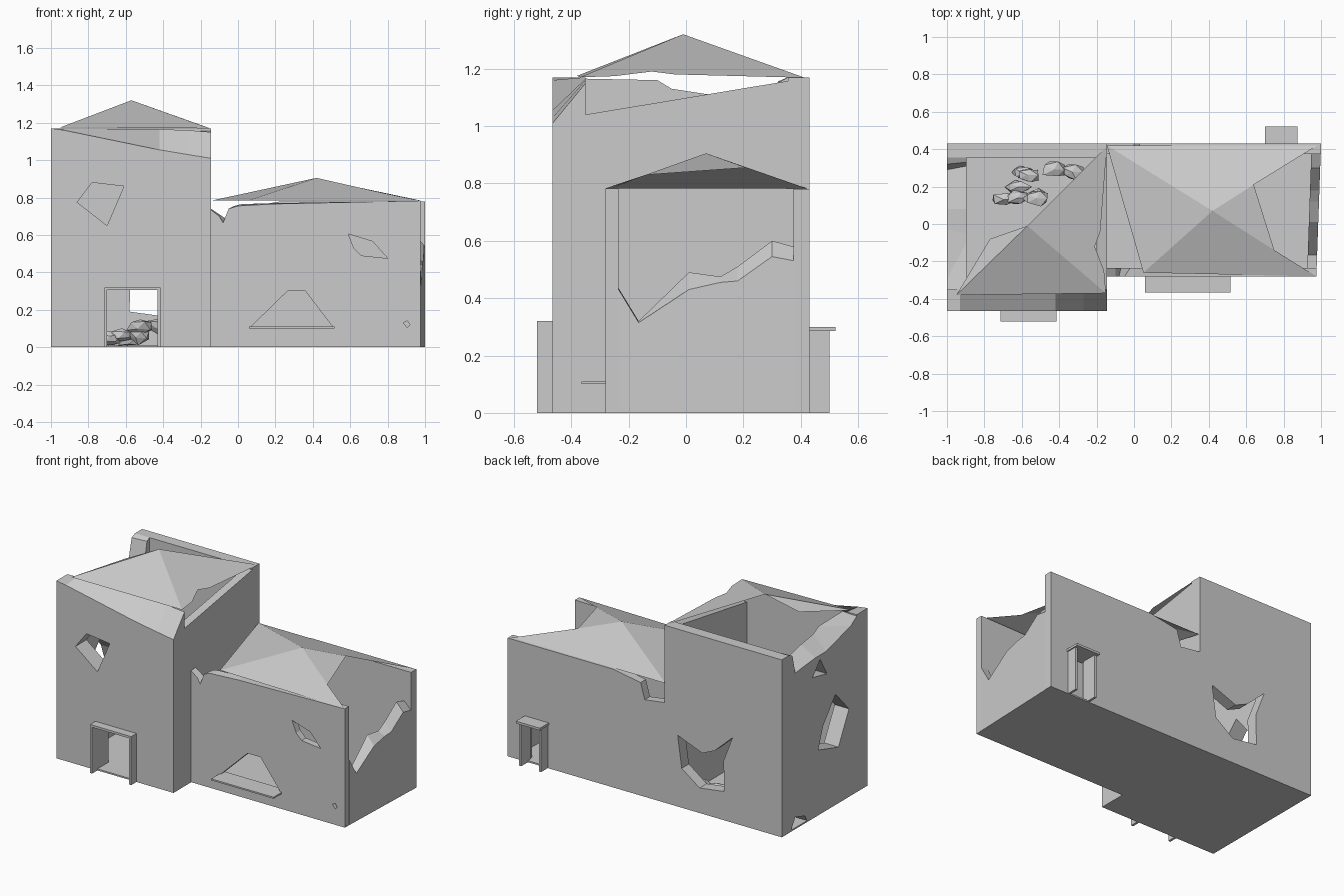
import bpy, bmesh, random
from mathutils import Vector

if "Cube" in bpy.data.objects:
    bpy.data.objects.remove(bpy.data.objects["Cube"])

random.seed(4)


def mesh_object(name, verts, faces):
    me = bpy.data.meshes.new(name)
    me.from_pydata(verts, [], faces)
    bm = bmesh.new()
    bm.from_mesh(me)
    bmesh.ops.recalc_face_normals(bm, faces=bm.faces)
    bm.to_mesh(me)
    bm.free()
    ob = bpy.data.objects.new(name, me)
    bpy.context.collection.objects.link(ob)
    return ob


def slab(name, axis, a, b, prof, inner=None, lean=0.0):
    """Loft an outer profile at position a to an inner one at b along an axis."""
    def place(p, d):
        d += lean * (p[0] + 0.28)
        return {'x': (d, p[0], p[1]), 'y': (p[0], d, p[1]), 'z': (p[0], p[1], d)}[axis]
    n = len(prof)
    verts = [place(p, a) for p in prof] + [place(p, b) for p in inner or prof]
    faces = [list(range(n)), list(range(n, 2 * n))]
    faces += [[i, (i + 1) % n, n + (i + 1) % n, n + i] for i in range(n)]
    return mesh_object(name, verts, faces)


def box(name, x0, x1, y0, y1, z0, z1):
    return slab(name, 'z', z0, z1, [(x0, y0), (x1, y0), (x1, y1), (x0, y1)])


def cut(wall, axis, a, b, prof):
    """Break an opening through a wall."""
    cutter = slab("cutter", axis, a, b, prof)
    cutter.hide_render = True
    m = wall.modifiers.new("opening", 'BOOLEAN')
    m.operation, m.solver, m.object = 'DIFFERENCE', 'EXACT', cutter
    bpy.context.view_layer.objects.active = wall
    bpy.ops.object.modifier_apply(modifier=m.name)
    bpy.data.objects.remove(cutter)


def rect(x0, x1, z0, z1):
    return [(x0, z0), (x1, z0), (x1, z1), (x0, z1)]


# floor under both blocks
slab("floor", 'z', 0, 0.01, [(-1, -.46), (-.145, -.46), (-.145, -.28), (.975, -.28),
                             (1, .43), (-1, .43)])

# tower walls
w = slab("tower_front_wall", 'y', -.465, -.35,
         [(-1, 0), (-.145, 0), (-.145, 1.01), (-.27, 1.03), (-.42, 1.055), (-.93, 1.16), (-1, 1.17)],
         [(-1, 0), (-.145, 0), (-.145, 1.15), (-.27, 1.16), (-.42, 1.165), (-.93, 1.17), (-1, 1.17)])
cut(w, 'y', -.6, -.2, rect(-.70, -.43, .01, .305))
cut(w, 'y', -.6, -.2, [(-.86, .775), (-.78, .88), (-.61, .86), (-.70, .65)])

w = slab("tower_back_wall", 'y', .43, .355, rect(-1, -.145, 0, 1.17))
cut(w, 'y', .2, .6, [(-.24, .47), (-.27, .26), (-.40, .165), (-.58, .19),
                     (-.575, .39), (-.64, .56), (-.51, .44), (-.42, .40)])

w = slab("tower_left_wall", 'x', -1, -.895,
         [(-.35, 0), (.355, 0), (.355, 1.17), (.32, 1.155), (.29, 1.03), (.08, 1.05),
          (-.03, 1.05), (-.29, 1.12), (-.35, 1.16)],
         [(-.35, 0), (.355, 0), (.355, 1.17), (.33, 1.155), (.31, 1.06), (.08, 1.11),
          (-.05, 1.13), (-.1, 1.16), (-.35, 1.165)])
cut(w, 'x', -1.1, -.8, [(.05, .43), (0, .57), (-.13, .73), (-.27, .58), (-.16, .37)])
cut(w, 'x', -1.1, -.8, [(.11, .93), (.03, 1.02), (-.04, .90)])
cut(w, 'x', -1.1, -.8, [(.345, -.01), (.29, .08), (.19, .05), (.155, -.01)])

slab("tower_right_wall", 'x', -.145, -.2,
     [(-.35, 0), (.355, 0), (.355, 1.157), (-.35, 1.04)])

# tower roof: surviving front and right slopes with a ragged eave
mesh_object("tower_roof",
            [(-.57, -.01, 1.32), (-.95, -.38, 1.175), (-.15, -.37, 1.17), (-.15, .41, 1.17),
             (-.77, -.08, 1.23), (-.16, -.25, 1.174), (-.21, -.12, 1.19), (-.18, -.04, 1.18),
             (-.15, .35, 1.17)],
            [(0, 1, 2), (0, 4, 1), (0, 2, 5, 6, 7, 8, 3)])

# annex walls
w = slab("annex_front_wall", 'y', -.28, -.235,
         [(-.145, 0), (.975, 0), (.975, .783), (.2, .766), (0, .755), (-.05, .74),
          (-.08, .665), (-.10, .70), (-.145, .735)],
         [(-.145, 0), (.975, 0), (.975, .783), (.2, .77), (.02, .765), (-.02, .755),
          (-.07, .69), (-.10, .71), (-.145, .74)])
cut(w, 'y', -.4, -.1, [(.07, .11), (.505, .11), (.36, .30), (.265, .30)])
cut(w, 'y', -.4, -.1, [(.59, .605), (.62, .53), (.66, .49), (.80, .475), (.72, .565)])
cut(w, 'y', -.4, -.1, [(.885, .13), (.905, .105), (.92, .12), (.905, .14)])

w = slab("annex_back_wall", 'y', .43, .375,
         [(-.145, 0), (1, 0), (1, .78), (.23, .78), (.03, .745), (0, .64), (-.145, .66)])
cut(w, 'y', .2, .6, rect(.715, .86, .01, .285))

slab("annex_right_wall", 'x', .975, .925,
     [(-.235, 0), (.428, 0), (.428, .52), (.30, .545), (.18, .46), (.12, .455),
      (.01, .43), (-.165, .315), (-.235, .43)],
     [(-.235, 0), (.428, 0), (.428, .565), (.30, .60), (.18, .51), (.12, .475),
      (.01, .49), (-.165, .32), (-.235, .435)], lean=.035)

# annex roof: right slope torn open, left slope cut short at the corner
mesh_object("annex_roof",
            [(.42, .07, .905), (-.145, .42, .783), (.05, -.26, .783), (.975, -.28, .783),
             (.98, .42, .783), (.64, .21, .855), (.75, -.14, .83)],
            [(0, 1, 2), (0, 2, 3, 6), (0, 5, 4, 1), (0, 6, 5)])

# door frames and window sill
for tag, x0, x1, y0, y1, top, lip in (("front", -.715, -.415, -.52, -.40, .32, 0),
                                      ("back", .70, .875, .40, .50, .30, .022)):
    t = .015
    box(tag + "_door_left_post", x0 + lip / 3, x0 + lip / 3 + t, y0, y1, 0, top - t)
    box(tag + "_door_right_post", x1 - lip / 3 - t, x1 - lip / 3, y0, y1, 0, top - t)
    box(tag + "_door_lintel", x0, x1, y0, y1 + lip, top - t, top)
box("window_sill", .06, .515, -.365, -.24, .10, .11)

# fallen rubble inside the tower
for i in range(9):
    c = Vector((random.uniform(-.72, -.3), random.uniform(.12, .31), random.uniform(.03, .12)))
    bm = bmesh.new()
    bmesh.ops.create_icosphere(bm, subdivisions=1, radius=1)
    for v in bm.verts:
        k = random.uniform(.6, 1.1)
        v.co = c + Vector((v.co.x * .08, v.co.y * .05, v.co.z * .05)) * k
        v.co.z = max(v.co.z, .01)
    me = bpy.data.meshes.new("rubble")
    bm.to_mesh(me)
    bm.free()
    bpy.context.collection.objects.link(bpy.data.objects.new("rubble", me))
